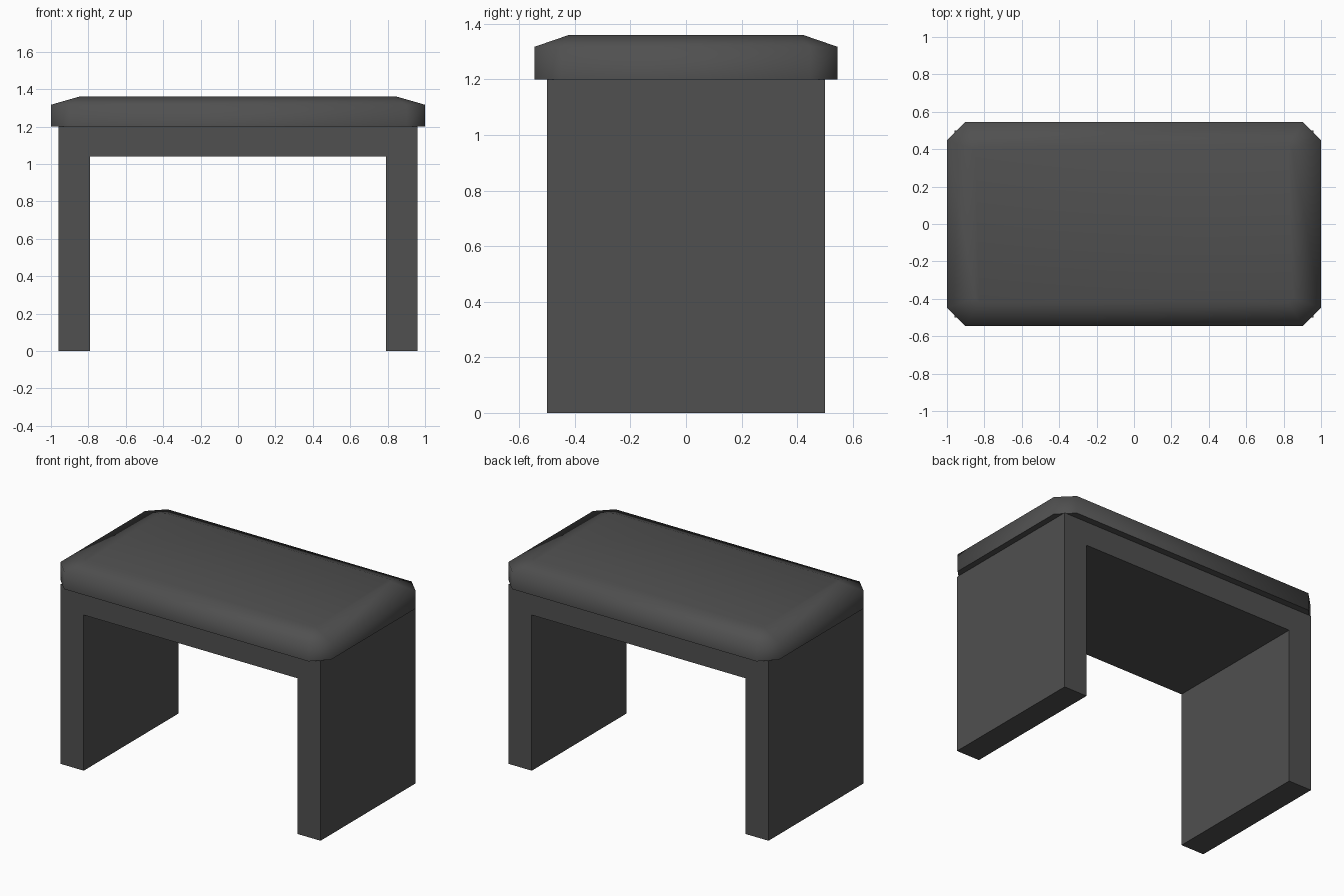
import bpy, bmesh, math

if "Cube" in bpy.data.objects:
    bpy.data.objects.remove(bpy.data.objects["Cube"])

mat = bpy.data.materials.new("charcoal grey")
mat.diffuse_color = (0.08, 0.08, 0.08, 1)
mat.use_nodes = True
mat.node_tree.nodes["Principled BSDF"].inputs["Base Color"].default_value = mat.diffuse_color


def loft(name, rings):
    """Join matching rings of points into a closed solid."""
    bm = bmesh.new()
    loops = [[bm.verts.new(p) for p in ring] for ring in rings]
    for a, b in zip(loops, loops[1:]):
        for i in range(len(a)):
            j = (i + 1) % len(a)
            bm.faces.new((a[i], a[j], b[j], b[i]))
    bm.faces.new(loops[0][::-1])
    bm.faces.new(loops[-1])
    bmesh.ops.recalc_face_normals(bm, faces=bm.faces[:])
    mesh = bpy.data.meshes.new(name)
    bm.to_mesh(mesh)
    bm.free()
    mesh.materials.append(mat)
    obj = bpy.data.objects.new(name, mesh)
    bpy.context.collection.objects.link(obj)
    return obj


def octagon(x, y, c, z):
    """Rectangle with clipped corners at height z."""
    return [(x - c, -y, z), (x, c - y, z), (x, y - c, z), (x - c, y, z),
            (c - x, y, z), (-x, y - c, z), (-x, c - y, z), (c - x, -y, z)]


# Base: inverted U profile run front to back
half = [(0.96, 1.2), (0.96, 0), (0.79, 0), (0.79, 1.04)]
profile = half + [(-x, z) for x, z in reversed(half)]
loft("bench_frame", [[(x, y, z) for x, z in profile] for y in (-0.5, 0.5)])

# Padded seat: clipped corners and a sloping top edge
seat = loft("seat_cushion", [octagon(1.0, 0.545, 0.098, 1.2),
                             octagon(1.0, 0.545, 0.098, 1.317),
                             octagon(0.85, 0.42, 0.025, 1.36)])
bpy.ops.object.select_all(action='DESELECT')
seat.select_set(True)
bpy.context.view_layer.objects.active = seat
bpy.ops.object.shade_smooth_by_angle(angle=math.radians(82))
